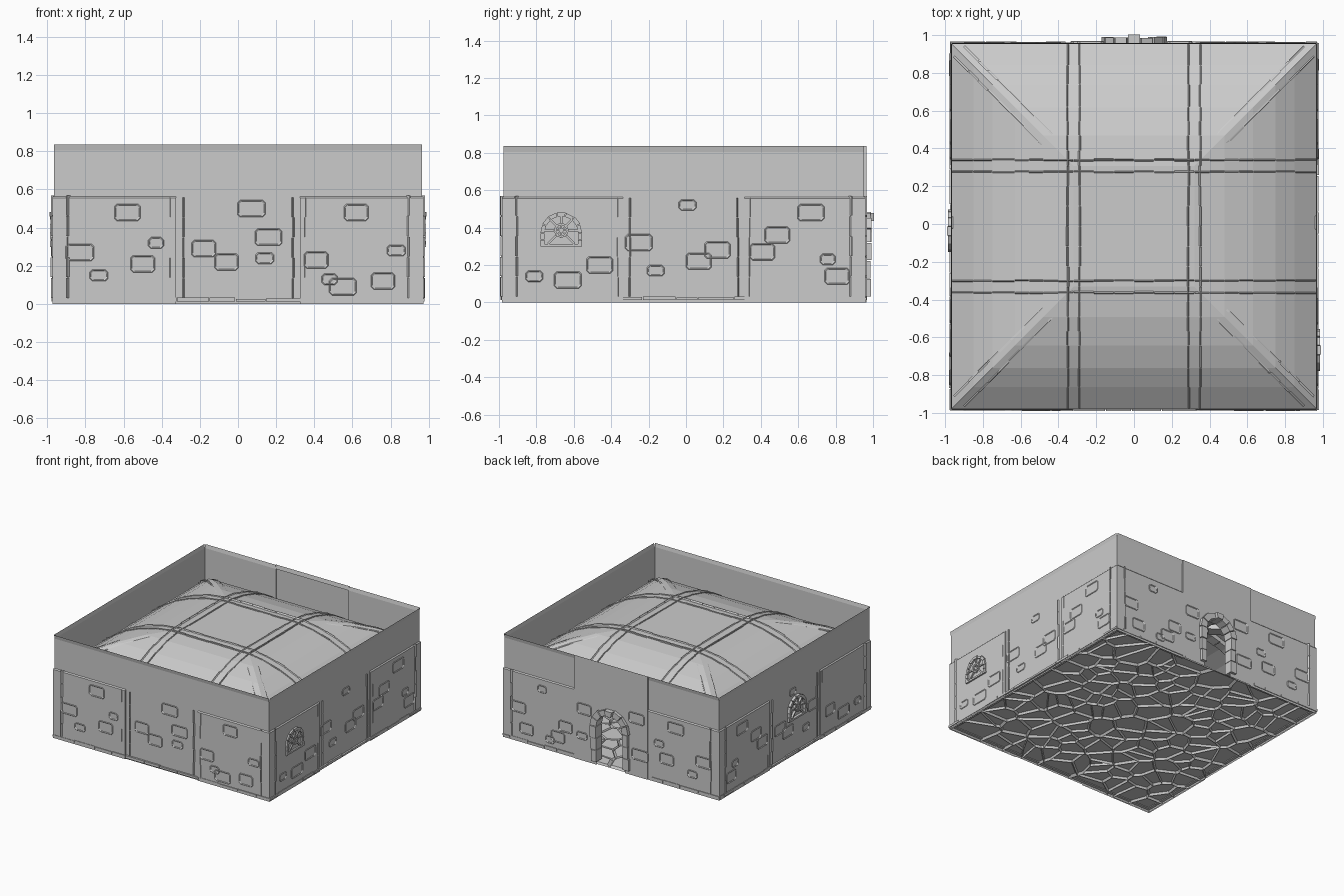
import bpy, bmesh, math, random
from mathutils import Vector as V

if "Cube" in bpy.data.objects:
    bpy.data.objects.remove(bpy.data.objects["Cube"])
random.seed(4)
H, SHIFT = 0.964, V((0, -0.012, 0))
UP = V((0, 0, 1))
FRONT, BACK, RIGHT, LEFT = [(V(u), V(n)) for u, n in (
    ((1, 0, 0), (0, -1, 0)), ((1, 0, 0), (0, 1, 0)), ((0, 1, 0), (1, 0, 0)), ((0, 1, 0), (-1, 0, 0)))]


class Part:
    """Collects faces and becomes one named object."""
    def __init__(self, name):
        self.name, self.bm = name, bmesh.new()

    def face(self, pts):
        return self.bm.faces.new([self.bm.verts.new(p + SHIFT) for p in pts])

    def done(self, recalc=False):
        bmesh.ops.remove_doubles(self.bm, verts=self.bm.verts, dist=1e-5)
        if recalc:
            bmesh.ops.recalc_face_normals(self.bm, faces=self.bm.faces)
        me = bpy.data.meshes.new(self.name)
        self.bm.to_mesh(me)
        self.bm.free()
        bpy.context.collection.objects.link(bpy.data.objects.new(self.name, me))


def at(wall, u, z, d=0.0):
    """Point on a wall: u along it, z up, d outwards."""
    return wall[0] * u + wall[1] * (H + d) + UP * z


def quad(part, wall, u0, u1, z0, z1, d0=0.0, d1=None):
    d1 = d0 if d1 is None else d1
    part.face([at(wall, u0, z0, d0), at(wall, u1, z0, d0), at(wall, u1, z1, d1), at(wall, u0, z1, d1)])


def prism(part, wall, pts, d0, d1):
    a, b = [[at(wall, u, z, d) for u, z in pts] for d in (d0, d1)]
    part.face(a[::-1])
    part.face(b)
    for i in range(len(pts)):
        j = (i + 1) % len(pts)
        part.face([a[i], a[j], b[j], b[i]])


def bar(part, wall, p, q, w, d0, d1):
    p, q = V(p), V(q)
    t = (q - p).normalized()
    s = V((-t.y, t.x)) * w / 2
    prism(part, wall, [p + s, p - s, q - s, q + s], d0, d1)


def arc(cu, cz, r, a, flat=1.0):
    return (cu + r * math.cos(a), cz + r * math.sin(a) * flat)


def arch_stones(part, wall, cu, z0, spring, r0, r1, n, jambs, d0, d1, jit):
    """Ring of wedge stones on stacked jambs."""
    for i in range(n):
        a, b = math.pi * i / n + 0.02, math.pi * (i + 1) / n - 0.02
        ro = r1 + random.uniform(-jit, jit)
        prism(part, wall, [arc(cu, spring, r, t) for r, t in ((r0, a), (ro, a), (ro, b), (r0, b))],
              d0, d1 + (jit * 2 if i == n // 2 else random.uniform(-jit, jit) * 0.5))
    h = (spring - z0) / jambs
    for s in (-1, 1):
        for k in range(jambs):
            lo, hi = z0 + k * h + 0.002, z0 + (k + 1) * h - 0.002
            ro = r1 + random.uniform(-jit, jit)
            prism(part, wall, [(cu + s * r0, lo), (cu + s * ro, lo), (cu + s * ro, hi), (cu + s * r0, hi)],
                  d0, d1 + random.uniform(-jit, jit) * 0.5)


# Walls: thin sheets with a slightly flared lip and shallow panels in the corner bays
DR, DS = 0.125, 0.32
for name, w in (("front_wall", FRONT), ("back_wall", BACK), ("right_wall", RIGHT), ("left_wall", LEFT)):
    p = Part(name)
    for a, b in ([(-H, -0.325), (0.325, H)] if w is BACK else [(-H, H)]):
        quad(p, w, a, b, 0, 0.805)
    quad(p, w, -H, H, 0.805, 0.835, 0, 0.006)
    for s in (-1, 1):
        a, b = s * 0.325, s * (H + 0.008)
        quad(p, w, a, b, 0, 0.556, 0.008)
        quad(p, w, a, b, 0.556, 0.564, 0.008, 0)
        p.face([at(w, a, z, d) for z, d in ((0, 0), (0, 0.008), (0.556, 0.008), (0.564, 0))])
    if w is BACK:
        # proud middle panel with arched doorway
        hole = [arc(0, DS, DR, math.pi * i / 10) for i in range(11)]
        out = [(-0.33, 0), (-DR, 0)] + hole[::-1] + [(DR, 0), (0.33, 0), (0.33, 0.835), (-0.33, 0.835)]
        p.face([at(w, u, z, 0.012) for u, z in out])
        for u in (-0.33, 0.33):
            p.face([at(w, u, z, d) for z, d in ((0, 0), (0, 0.012), (0.835, 0.012), (0.835, 0))])
    p.done()

# Cloister vault ceiling: concentric square rings
PROFILE = [(0.32, 0.804), (0.48, 0.782), (0.63, 0.74), (0.75, 0.69), (0.85, 0.63), (H, 0.545)]
ceil = Part("vaulted_ceiling")
ring = lambda r, z: [V((sx * r, sy * r, z)) for sx, sy in ((1, 1), (-1, 1), (-1, -1), (1, -1))]
ceil.face(ring(*PROFILE[0]))
for a, b in zip(PROFILE, PROFILE[1:]):
    ra, rb = ring(*a), ring(*b)
    for i in range(4):
        j = (i + 1) % 4
        ceil.face([ra[i], rb[i], rb[j], ra[j]])
ceil.done()


def rib(part, path, side, w, out, depth):
    """Open stone channel along a path, its rims poking out through the shell."""
    for a, b in zip(path, path[1:]):
        t = (b - a).normalized()
        n = side.cross(t).normalized()
        c = V((0, 0, 0.3)) + side * side.dot(a)
        if n.dot(a - c) < 0:
            n = -n
        k = max(1, round((b - a).length / 0.1))
        for i in range(k):
            p, q = a.lerp(b, (i + 0.02) / k), a.lerp(b, (i + 0.98) / k)
            ww, o = w + random.uniform(-0.003, 0.003), out + random.uniform(-0.002, 0.002)
            sec = [(-ww + 0.012, -0.004), (-ww + 0.004, o), (-ww, o - 0.004), (-ww, -depth),
                   (ww, -depth), (ww, o - 0.004), (ww - 0.004, o), (ww - 0.012, -0.004)]
            L = [[e + side * s + n * h for s, h in sec] for e in (p, q)]
            for m in range(len(sec) - 1):
                part.face([L[0][m], L[0][m + 1], L[1][m + 1], L[1][m]])


# Cross ribs over the vault, continuing down the walls as pilasters
line = [(-r, z) for r, z in PROFILE[::-1]] + PROFILE
ribs, pil = Part("vault_ribs"), Part("wall_pilasters")
for along, side in ((V((1, 0, 0)), V((0, 1, 0))), (V((0, 1, 0)), V((1, 0, 0)))):
    for s in (-0.32, 0.32):
        rib(ribs, [along * r + side * s + UP * z for r, z in line], side, 0.036, 0.007, 0.035)
        for e in (-1, 1):
            if along.y * e > 0.5:
                continue
            rib(pil, [along * e * H + side * s + UP * z for z in (0.03, 0.56)], side, 0.036, 0.01, 0.035)
# Diagonal ribs and corner columns
for sx, sy in ((1, 1), (-1, 1), (-1, -1), (1, -1)):
    d, side = V((sx, sy, 0)), V((-sy, sx, 0)).normalized()
    rib(ribs, [d * r + UP * z for r, z in PROFILE[:-1] + [(0.93, 0.575)]], side, 0.043, -0.006, 0.05)
    c = d * (H - 0.029)
    rib(pil, [c + UP * z for z in (0.03, 0.57)], side, 0.06, 0.008, 0.05)
ribs.done()
pil.done()

# Scattered wall bricks: rims show outside, caps show inside
FB = [(-.83, .27), (-.73, .15), (-.58, .48), (-.5, .21), (-.43, .32), (-.18, .29), (-.06, .22), (.14, .24),
      (.07, .5), (.16, .35), (.48, .13), (.41, .23), (.62, .48), (.83, .28), (.76, .12), (.55, .09)]
SB = [(-.45, .2), (-.8, .14), (-.62, .12), (-.24, .32), (-.15, .17), (.08, .22), (.18, .28), (.02, .52),
      (.5, .36), (.42, .27), (.77, .23), (.68, .48), (.82, .14)]
BB = [(u, z) for u, z in FB if abs(u) > .32] + [(-.26, .18), (.24, .42), (.26, .2), (-.23, .47)]
bricks = Part("wall_bricks")


def brick(wall, u, z, w, h, d):
    loops = []
    for inset, dd in ((0.012, -0.003), (0.003, 0.004), (0, 0.001), (0, -0.02), (0.008, -0.026)):
        a, b, c = w / 2 - inset, h / 2 - inset, 0.014
        pts = [(a, b - c), (a - c, b), (c - a, b), (-a, b - c), (-a, c - b), (c - a, -b), (a - c, -b), (a, c - b)]
        loops.append([at(wall, u + x, z + y, d + dd) for x, y in pts])
    for A, B in zip(loops, loops[1:]):
        for i in range(8):
            j = (i + 1) % 8
            bricks.face([A[i], A[j], B[j], B[i]])
    bricks.face(loops[-1])


for wall, spots in ((FRONT, FB), (BACK, BB), (RIGHT, SB), (LEFT, SB)):
    for i, (u, z) in enumerate(spots):
        big = i % 3 != 1
        d = 0.008 if abs(u) > 0.33 else (0.012 if wall is BACK else 0)
        w = random.uniform(.12, .15) if big else random.uniform(.08, .1)
        brick(wall, u, z, w, .09 if big else .06, d)
bricks.done()

# Skirting stones along the foot of the walls
skirt = Part("skirting_stones")
for w in (FRONT, BACK, RIGHT, LEFT):
    u = -H - 0.01
    while u < H - 0.01:
        v = min(u + random.uniform(0.1, 0.2), H + 0.01)
        if w is not BACK or v < -0.3 or u > 0.3:
            h = random.uniform(0.026, 0.034)
            prism(skirt, w, [(u, 0.012), (v - 0.004, 0.012), (v - 0.004, h), (u, h)], -0.03, random.uniform(0.011, 0.015))
        u = v
skirt.done(True)

# Doorway surround
door = Part("door_arch")
arch_stones(door, BACK, 0, 0.03, DS, 0.118, 0.168, 7, 3, -0.04, 0.036, 0.008)
door.done(True)

# Half round windows with hub and spokes
for name, w, u in (("right_window", RIGHT, -0.655), ("left_window", LEFT, -0.025)):
    p = Part(name)
    arch_stones(p, w, u, 0.3, 0.37, 0.09, 0.112, 7, 2, -0.01, 0.021, 0.002)
    bar(p, w, (u - 0.112, 0.305), (u + 0.112, 0.305), 0.014, -0.01, 0.021)
    hub = (u, 0.385)
    for i in range(8):
        a, b = math.tau * i / 8, math.tau * (i + 1) / 8
        bar(p, w, arc(*hub, 0.035, a), arc(*hub, 0.035, b), 0.011, -0.01, 0.019)
        bar(p, w, hub, arc(*hub, 0.035, a), 0.007, -0.01, 0.017)
    for deg, r in ((0, .09), (45, .085), (90, .08), (135, .085), (180, .09), (225, .1), (315, .1)):
        a = math.radians(deg)
        bar(p, w, arc(*hub, 0.038, a), arc(*hub, r, a), 0.011, -0.01, 0.017)
    p.done(True)

# Crazy paving floor: irregular cells, each a raised slab with a groove dipping below
N = 13
step = 2 * H / N
seeds = [V((-H + (i + .5 + random.uniform(-.75, .75)) * step, -H + (j + .5 + random.uniform(-.75, .75)) * step))
         for i in range(N) for j in range(N)]
seeds = [s for s in seeds if max(abs(s.x), abs(s.y)) < H]
floor = Part("stone_floor")
for s in seeds:
    poly = [V((x, y)) for x, y in ((-H, -H), (H, -H), (H, H), (-H, H))]
    for o in seeds:
        n = o - s
        if 0 < n.length < 5 * step:
            m, new = (o + s) / 2, []
            for a, b in zip(poly, poly[1:] + poly[:1]):
                da, db = (a - m).dot(n), (b - m).dot(n)
                if da <= 0:
                    new.append(a)
                if da * db < 0:
                    new.append(a.lerp(b, da / (da - db)))
            poly = new
    c = sum(poly, V((0, 0))) / len(poly)
    low = [V((q.x, q.y, 0.0)) for q in poly]
    top = [V((q.x, q.y, 0.018)) for q in (c + (q - c) * 0.89 for q in poly)]
    floor.face(top)
    for i in range(len(poly)):
        j = (i + 1) % len(poly)
        floor.face([low[i], low[j], top[j], top[i]])
floor.done()
